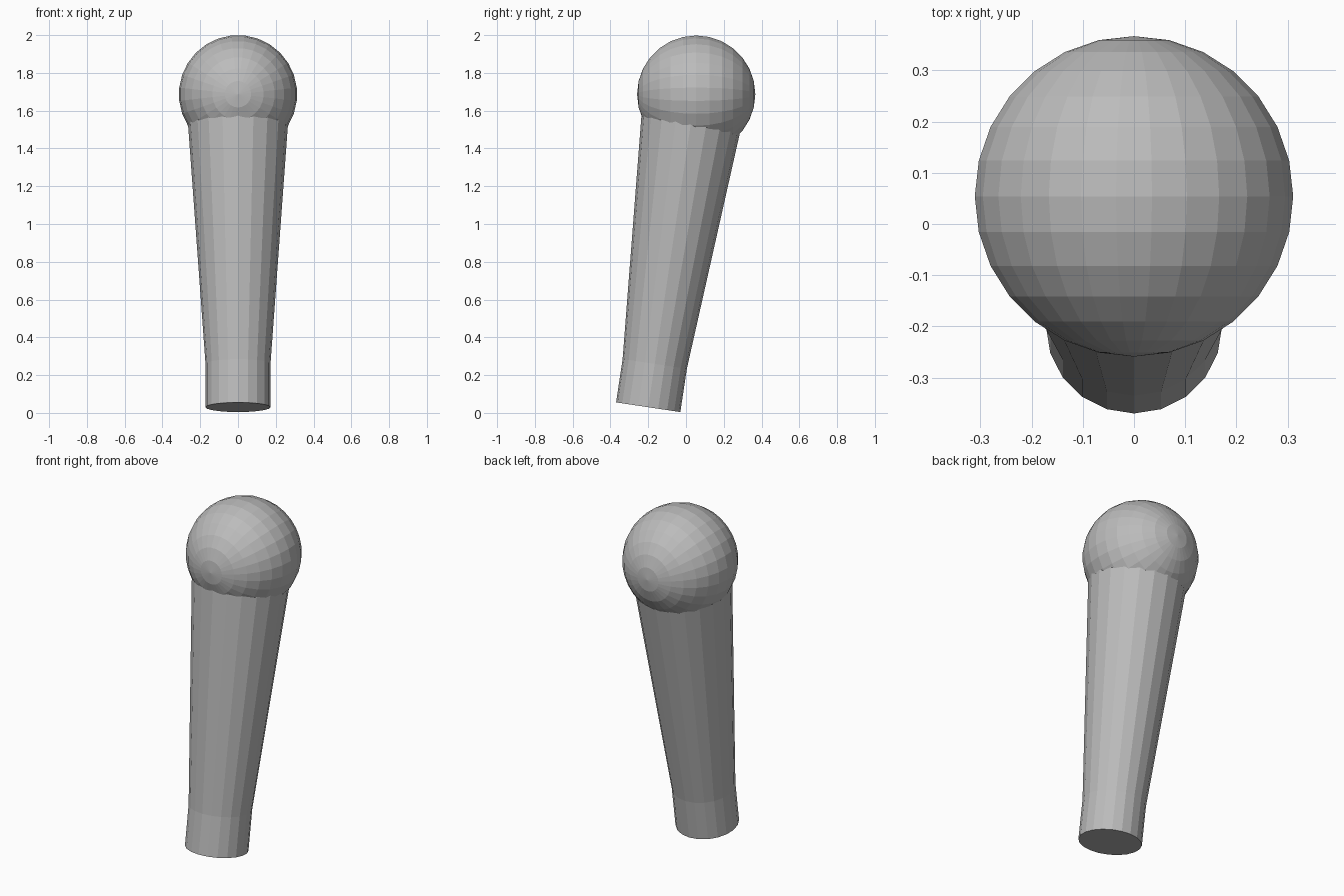
import bpy
import bmesh
from math import pi
from mathutils import Matrix, Vector

cube = bpy.data.objects.get("Cube")
if cube:
    bpy.data.objects.remove(cube, do_unlink=True)

# Single plain grey
grey = bpy.data.materials.new("plain grey")
grey.use_nodes = True
colour = (0.5, 0.5, 0.5, 1)
grey.diffuse_color = colour
grey.node_tree.nodes["Principled BSDF"].inputs["Base Color"].default_value = colour


def add_object(name, bm):
    bmesh.ops.recalc_face_normals(bm, faces=bm.faces)
    mesh = bpy.data.meshes.new(name)
    bm.to_mesh(mesh)
    bm.free()
    mesh.materials.append(grey)
    obj = bpy.data.objects.new(name, mesh)
    bpy.context.collection.objects.link(obj)
    return obj


# Round head, poles pointing front and back
SEGMENTS = 28
bm = bmesh.new()
bmesh.ops.create_uvsphere(bm, u_segments=SEGMENTS, v_segments=14, radius=0.313)
turn = Matrix.Rotation(pi / 2, 4, 'X') @ Matrix.Rotation(pi / SEGMENTS, 4, 'Z')
bm.transform(Matrix.Translation((0, 0.054, 1.687)) @ turn)
add_object("round_head", bm)

# Tapered handle: straight grip, then a widening cone that ends inside the head
SIDES = 20
base = Vector((0, -0.2, 0.03))
axis = Vector((0, 0.224, 1.49)).normalized()
profile = [(0, 0.172), (0.232, 0.172), (1.507, 0.264), (1.54, 0.266)]

bm = bmesh.new()
rings = []
for height, radius in profile:
    ring = bmesh.ops.create_circle(bm, segments=SIDES, radius=radius,
                                   matrix=Matrix.Translation((0, 0, height)))
    rings.append(ring["verts"])
for low, high in zip(rings, rings[1:]):
    for i in range(SIDES):
        j = (i + 1) % SIDES
        bm.faces.new((low[i], low[j], high[j], high[i]))
bm.faces.new(rings[0])
bm.faces.new(rings[-1])
tilt = Matrix.Rotation(-axis.angle(Vector((0, 0, 1))), 4, 'X')
bm.transform(Matrix.Translation(base) @ tilt)
add_object("tapered_handle", bm)
